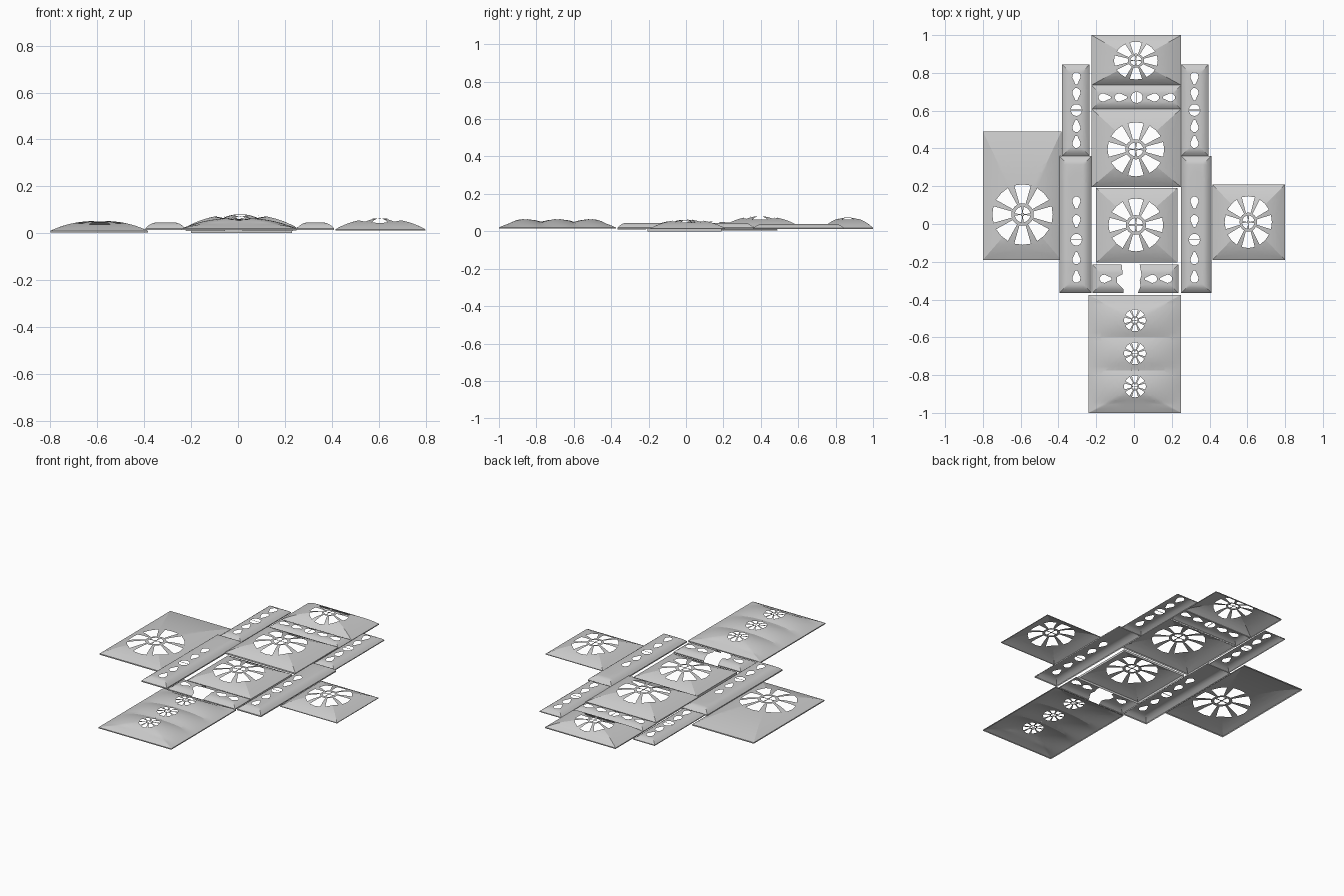
import bpy
import bmesh
from math import pi, cos, sin, radians
from mathutils import Vector

if "Cube" in bpy.data.objects:
    bpy.data.objects.remove(bpy.data.objects["Cube"], do_unlink=True)

panels = []


# Hole outlines
def sector(center, radii, inner, outer, mid, half, steps):
    angles = [mid - half + 2 * half * i / steps for i in range(steps + 1)]
    ring = [(outer, a) for a in angles] + [(inner, a) for a in reversed(angles)]
    return [(center[0] + radii[0] * r * cos(a), center[1] + radii[1] * r * sin(a))
            for r, a in ring]


def rosette(center, radii):
    petals = [sector(center, radii, 0.37, 1, k * pi / 4, radians(16), 2) for k in range(8)]
    hub = [sector(center, radii, 0.06, 0.26, (k + 0.5) * pi / 2, radians(36), 4)
           for k in range(4)]
    return petals + hub


TEARDROP = [(-0.032, 0.005), (0.006, 0.022), (0.022, 0.018), (0.032, 0.006)]


def light_row(center, pitch, vertical, skip=()):
    """Round light in the middle with teardrops pointing away from it."""
    def place(along, across):
        if vertical:
            return center[0] + across, center[1] + along
        return center[0] + along, center[1] + across

    holes = []
    for k in range(-2, 3):
        if k in skip:
            continue
        if k:
            side = 1 if k > 0 else -1
            outline = TEARDROP + [(a, -b) for a, b in reversed(TEARDROP)]
            holes.append([place(k * pitch + side * a, b) for a, b in outline])
        else:
            for side in (-1, 1):
                arc = [pi * i / 8 for i in range(9)]
                holes.append([place(side * (0.002 + 0.029 * sin(t)), 0.029 * cos(t))
                              for t in arc])
    return holes


# Height fields
def reach(value, low, mid, high):
    return (value - mid) / (high - mid) if value > mid else (mid - value) / (mid - low)


def vault(bounds, center, base, rise):
    x0, x1, y0, y1 = bounds

    def height(x, y):
        t = max(reach(x, x0, center[0], x1), reach(y, y0, center[1], y1))
        return base + rise * (1 - min(t, 1) ** 2.4)
    return height


def cove(bounds, base, rise, width=0.045):
    x0, x1, y0, y1 = bounds

    def height(x, y):
        d = max(0, min(x - x0, x1 - x, y - y0, y1 - y))
        return base + rise * (1 - (1 - min(1, d / width)) ** 2)
    return height


def triple_vault(bounds, centers, base, rise):
    x0, x1, y0, y1 = bounds
    mid = (x0 + x1) / 2

    def height(x, y):
        u = reach(x, x0, mid, x1)
        v = max(0, 1 - min(y - y0, y1 - y) / 0.13)
        w = min(abs(y - c) for c in centers) / 0.09
        return base + rise * (1 - min(1, max(u, v)) ** 2.3) * (1 - 0.35 * min(w, 1) ** 2)
    return height


# Panel: filled outline with holes, sliced finely, raised and rimmed
def panel(name, bounds, height, holes, rim, center=None, outline=None, cuts=16, inset=None):
    x0, x1, y0, y1 = bounds
    corners = [(x0, y0), (x1, y0), (x1, y1), (x0, y1)]
    bm = bmesh.new()
    edges = []
    for loop in [outline or corners] + holes:
        verts = [bm.verts.new((x, y, 0)) for x, y in loop]
        edges += [bm.edges.new((verts[i - 1], verts[i])) for i in range(len(verts))]
    bmesh.ops.triangle_fill(bm, use_beauty=True, edges=edges, normal=(0, 0, 1))

    # Slices along both axes, plus the diagonal creases
    planes = []
    for axis, low, high in ((0, x0, x1), (1, y0, y1)):
        offsets = [low + (high - low) * i / cuts for i in range(1, cuts)]
        if inset:
            offsets = [o for i in range(1, 5) for o in
                       (low + inset * i / 4, high - inset * i / 4)]
        for o in offsets:
            planes.append(((0, o, 0), (0, 1, 0)) if axis else ((o, 0, 0), (1, 0, 0)))
    for cx, cy in corners:
        if center:
            dx, dy = cx - center[0], cy - center[1]
        else:
            dx, dy = (1 if cx == x0 else -1), (1 if cy == y0 else -1)
        planes.append(((cx, cy, 0), Vector((-dy, dx, 0)).normalized()))
    for co, no in planes:
        bmesh.ops.bisect_plane(bm, geom=bm.verts[:] + bm.edges[:] + bm.faces[:],
                               dist=1e-5, plane_co=co, plane_no=no)
    bmesh.ops.remove_doubles(bm, verts=bm.verts[:], dist=1e-5)
    bm.normal_update()
    bmesh.ops.reverse_faces(bm, faces=[f for f in bm.faces if f.normal.z < 0])
    for v in bm.verts:
        v.co.z = height(v.co.x, v.co.y)

    # Rim dropping from the outer border
    def on_border(edge):
        return any(all(abs(v.co[axis] - value) < 1e-4 for v in edge.verts)
                   for axis, value in ((0, x0), (0, x1), (1, y0), (1, y1)))

    border = [e for e in bm.edges if e.is_boundary and on_border(e)]
    result = bmesh.ops.extrude_edge_only(bm, edges=border)
    for v in result["geom"]:
        if isinstance(v, bmesh.types.BMVert):
            v.co.z = rim
    bm.normal_update()
    mesh = bpy.data.meshes.new(name)
    bm.to_mesh(mesh)
    bm.free()
    obj = bpy.data.objects.new(name, mesh)
    bpy.context.collection.objects.link(obj)
    panels.append(obj)


# Large vaults with a rosette: bounds, center, rosette radii, base, rise, rim
VAULTS = {
    "right_vault": ((-0.80, -0.385, -0.19, 0.49), (-0.59, 0.05), (0.16, 0.16), 0.01, 0.042, 0.003),
    "left_vault": ((0.415, 0.80, -0.19, 0.21), (0.605, 0.01), (0.125, 0.137), 0.016, 0.046, 0.012),
    "back_vault": ((-0.225, 0.25, 0.735, 1.0), (0.01, 0.865), (0.116, 0.1), 0.018, 0.055, 0.012),
    "middle_vault": ((-0.225, 0.25, 0.195, 0.61), (0.01, 0.395), (0.15, 0.143), 0.024, 0.056, 0.015),
    "crossing_vault": ((-0.2, 0.23, -0.205, 0.19), (0.01, -0.005), (0.145, 0.14), 0.014, 0.046, 0),
}
for name, (bounds, center, radii, base, rise, rim) in VAULTS.items():
    panel(name, bounds, vault(bounds, center, base, rise), rosette(center, radii), rim, center)

# Front vault with three small rosettes
bounds = (-0.24, 0.25, -1.0, -0.375)
rows = (-0.86, -0.685, -0.51)
holes = [h for y in rows for h in rosette((0.005, y), (0.058, 0.058))]
panel("front_triple_vault", bounds, triple_vault(bounds, rows, 0.02, 0.045), holes, 0.014,
      cuts=28)

# Coved strips: bounds, row center, pitch, vertical, base, rise
STRIPS = {
    "back_right_strip": ((-0.38, -0.235, 0.36, 0.845), (-0.305, 0.603), 0.084, True, 0.018, 0.02),
    "back_left_strip": ((0.25, 0.395, 0.36, 0.845), (0.32, 0.603), 0.084, True, 0.018, 0.02),
    "front_right_strip": ((-0.395, -0.225, -0.365, 0.36), (-0.305, -0.083), 0.098, True, 0.02, 0.025),
    "front_left_strip": ((0.25, 0.41, -0.365, 0.36), (0.32, -0.083), 0.098, True, 0.02, 0.025),
    "back_cross_strip": ((-0.225, 0.25, 0.605, 0.735), (0.015, 0.67), 0.085, False, 0.018, 0.02),
}
for name, (bounds, center, pitch, vertical, base, rise) in STRIPS.items():
    panel(name, bounds, cove(bounds, base, rise), light_row(center, pitch, vertical),
          0.013, inset=0.045)

# Front cross strip, broken through in the middle
bounds = (-0.22, 0.235, -0.365, -0.215)
shape = cove(bounds, 0.016, 0.02)
right_half = [(-0.22, -0.365), (-0.055, -0.365), (-0.055, -0.345), (-0.09, -0.31),
              (-0.09, -0.28), (-0.06, -0.265), (-0.065, -0.215), (-0.22, -0.215)]
left_half = [(0.235, -0.365), (0.02, -0.365), (0.035, -0.33), (0.03, -0.3),
             (0.04, -0.27), (0.03, -0.215), (0.235, -0.215)]
row = (0.01, -0.29)
panel("broken_strip_right", bounds, shape, light_row(row, 0.08, False, (-1, 0, 1, 2)), 0.01,
      outline=right_half, inset=0.045)
panel("broken_strip_left", bounds, shape, light_row(row, 0.08, False, (-2, -1, 0)), 0.01,
      outline=left_half, inset=0.045)

# Smooth vault surfaces with sharp creases
bpy.ops.object.select_all(action="DESELECT")
for obj in panels:
    obj.select_set(True)
bpy.context.view_layer.objects.active = panels[0]
bpy.ops.object.shade_smooth_by_angle(angle=radians(15))
